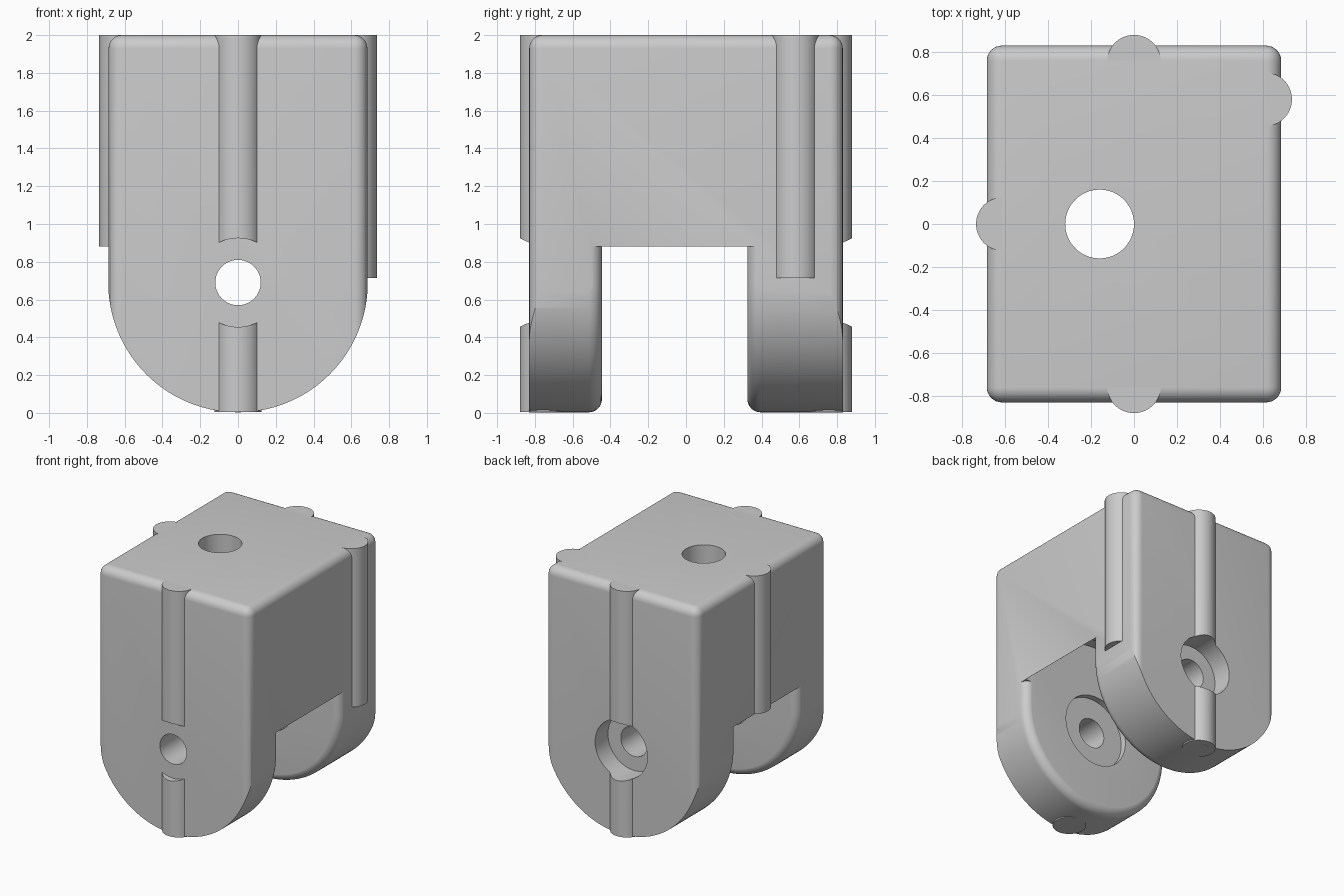
import bpy, bmesh, math
from mathutils import Matrix, Vector

if "Cube" in bpy.data.objects:
    bpy.data.objects.remove(bpy.data.objects["Cube"])

WIDTH, DEPTH, HEIGHT = 0.685, 0.83, 2.0    # half width, half depth, height
AXIS_Z, SLOT_TOP = 0.69, 0.88              # hinge axis, open end of the slot
SLOT_FRONT, SLOT_BACK = -0.445, 0.325
FILLET, RIDGE_R = 0.07, 0.125

grey = bpy.data.materials.new("plain grey")
grey.use_nodes = True
colour = (0.6, 0.6, 0.6, 1)
grey.diffuse_color = colour
grey.node_tree.nodes["Principled BSDF"].inputs["Base Color"].default_value = colour


def finish(name, bm):
    bmesh.ops.recalc_face_normals(bm, faces=bm.faces)
    mesh = bpy.data.meshes.new(name)
    bm.to_mesh(mesh)
    bm.free()
    mesh.materials.append(grey)
    obj = bpy.data.objects.new(name, mesh)
    bpy.context.collection.objects.link(obj)
    return obj


def box(name, half_x, half_y, low, high, fillet=0):
    bm = bmesh.new()
    bmesh.ops.create_cube(bm, size=2)
    for v in bm.verts:
        v.co = Vector((v.co.x * half_x, v.co.y * half_y, high if v.co.z > 0 else low))
    if fillet:
        edges = [e for e in bm.edges if any(v.co.z == high for v in e.verts)]
        bmesh.ops.bevel(bm, geom=edges, offset=fillet, segments=8,
                        profile=0.5, affect='EDGES')
    return finish(name, bm)


def cylinder(name, radius, start, end, a, b, axis='Z', sides=64):
    """Cylinder from start to end; a, b locate it as x,y (axis Z) or x,z (axis Y)."""
    bm = bmesh.new()
    mid = (start + end) / 2
    if axis == 'Y':
        place = Matrix.Translation((a, mid, b)) @ Matrix.Rotation(math.pi / 2, 4, 'X')
    else:
        place = Matrix.Translation((a, b, mid))
    bmesh.ops.create_cone(bm, cap_ends=True, segments=sides, radius1=radius,
                          radius2=radius, depth=end - start, matrix=place)
    return finish(name, bm)


def leg(name, outer, inner):
    """Round-bottomed leg with a filleted edge on its inner face."""
    bm = bmesh.new()
    side = 1 if inner > outer else -1
    sections = [(outer, 0)]
    for i in range(9):
        t = i / 8 * math.pi / 2
        sections.append((inner - side * FILLET * (1 - math.sin(t)),
                         FILLET * (1 - math.cos(t))))
    rings = []
    for y, inset in sections:
        r = WIDTH + 0.002 - inset
        pts = [(-r, SLOT_TOP + 0.1)]
        for i in range(65):
            t = math.pi * (1 + i / 64)
            pts.append((r * math.cos(t), AXIS_Z + r * math.sin(t)))
        pts.append((r, SLOT_TOP + 0.1))
        rings.append([bm.verts.new((x, y, z)) for x, z in pts])
    for r0, r1 in zip(rings, rings[1:]):
        for i in range(len(r0)):
            j = (i + 1) % len(r0)
            bm.faces.new((r0[i], r0[j], r1[j], r1[i]))
    bm.faces.new(rings[0])
    bm.faces.new(rings[-1])
    return finish(name, bm)


def combine(obj, operation, tools):
    for tool in tools:
        mod = obj.modifiers.new(operation, 'BOOLEAN')
        mod.operation, mod.object, mod.solver = operation, tool, 'EXACT'
    bpy.context.view_layer.update()
    graph = bpy.context.evaluated_depsgraph_get()
    mesh = bpy.data.meshes.new_from_object(obj.evaluated_get(graph))
    obj.modifiers.clear()
    obj.data = mesh


# Cutters
slot = cylinder("slot_cutter", 0.71, SLOT_FRONT - 0.001, SLOT_BACK + 0.001, 0, AXIS_Z, 'Y', 128)
washer = cylinder("washer_cutter", 0.29, SLOT_FRONT - 0.05, SLOT_BACK + 0.05, 0, AXIS_Z, 'Y')
pin = cylinder("pin_cutter", 0.12, -1, 1, 0, AXIS_Z, 'Y')
counterbore = cylinder("counterbore_cutter", 0.235, DEPTH - 0.165, 1, 0, AXIS_Z, 'Y')
ridge_gap = cylinder("ridge_gap_cutter", 0.235, -1, 1, 0, AXIS_Z, 'Y')
top_hole = cylinder("top_hole_cutter", 0.16, 1, 2.5, -0.16, 0)
envelope = box("envelope", WIDTH, DEPTH, -0.3, HEIGHT, FILLET)
front_leg = leg("front_leg", -0.9, SLOT_FRONT)
back_leg = leg("back_leg", 0.9, SLOT_BACK)

# Hinge body
body = box("hinge_body", 0.8, 0.95, SLOT_TOP, 2.2)
combine(body, 'UNION', [front_leg, back_leg])
combine(body, 'INTERSECT', [envelope])
combine(body, 'DIFFERENCE', [slot, washer, pin, counterbore, top_hole])

# Locating ridges: name, x, y, bottom
inset = 0.075
ridges = [
    cylinder(name, RIDGE_R, low, HEIGHT, x, y)
    for name, x, y, low in (
        ("front_ridge", 0, inset - DEPTH, 0.004),
        ("back_ridge", 0, DEPTH - inset, 0.004),
        ("left_ridge", WIDTH - inset, 0.58, 0.715),
        ("right_ridge", inset - WIDTH, 0, SLOT_TOP))]
for ridge in ridges:
    combine(ridge, 'DIFFERENCE', [ridge_gap, slot])

for helper in (slot, washer, pin, counterbore, ridge_gap, top_hole,
               envelope, front_leg, back_leg):
    bpy.data.objects.remove(helper)

# Smooth shading with crisp edges
for obj in [body] + ridges:
    bpy.ops.object.select_all(action='DESELECT')
    obj.select_set(True)
    bpy.context.view_layer.objects.active = obj
    bpy.ops.object.shade_smooth_by_angle(angle=math.radians(30))
